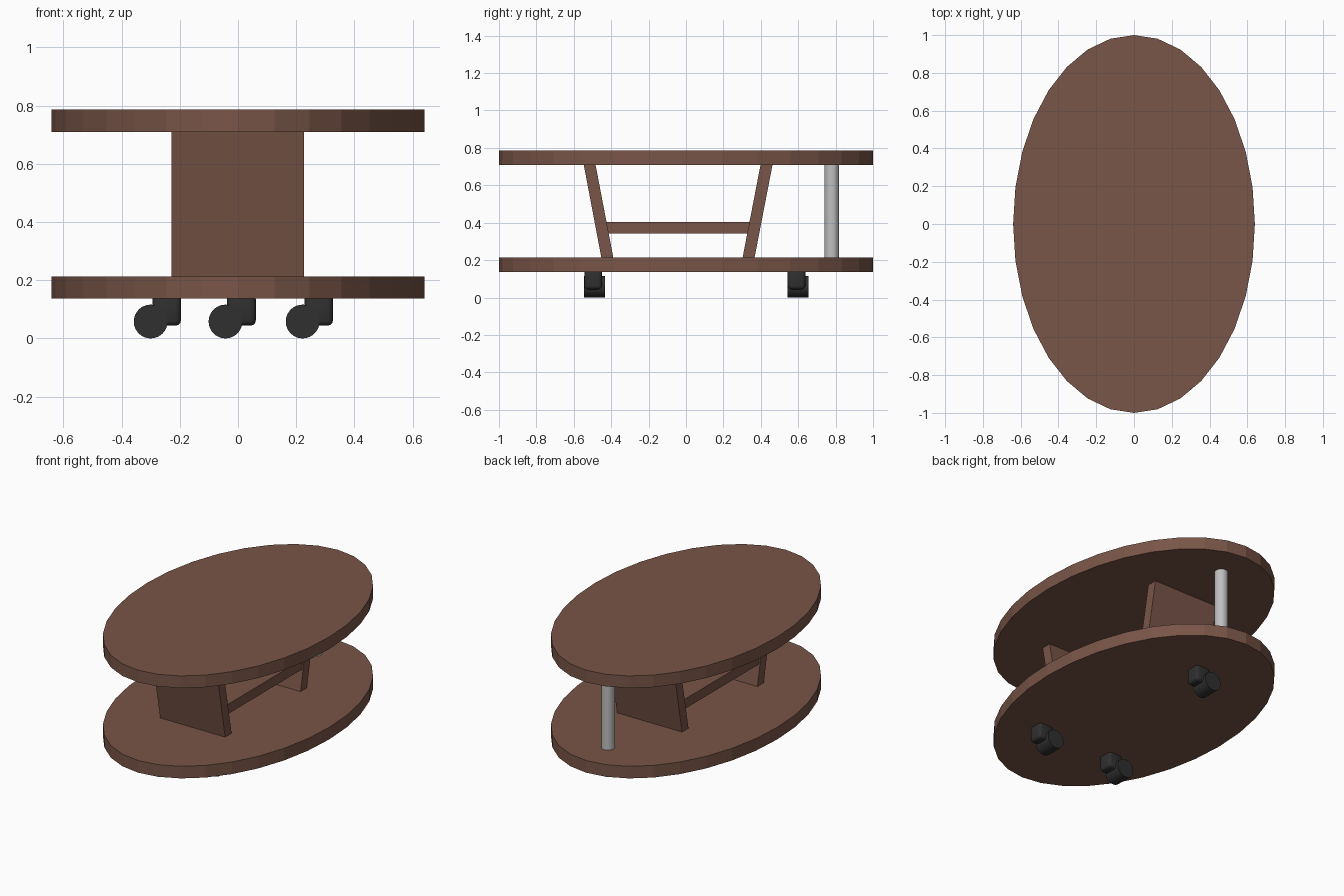
import bpy, bmesh, math
from mathutils import Matrix

if "Cube" in bpy.data.objects:
    bpy.data.objects.remove(bpy.data.objects["Cube"])


def material(name, rgb):
    m = bpy.data.materials.new(name)
    m.diffuse_color = (*rgb, 1)
    m.use_nodes = True
    m.node_tree.nodes["Principled BSDF"].inputs["Base Color"].default_value = m.diffuse_color
    return m


WOOD = material("brown wood", (0.191, 0.091, 0.065))
METAL = material("light grey metal", (0.52, 0.52, 0.52))
RUBBER = material("dark rubber", (0.029, 0.029, 0.029))


def finish(name, bm, mat, smooth=False):
    bmesh.ops.recalc_face_normals(bm, faces=bm.faces)
    me = bpy.data.meshes.new(name)
    bm.to_mesh(me)
    bm.free()
    me.materials.append(mat)
    ob = bpy.data.objects.new(name, me)
    bpy.context.collection.objects.link(ob)
    if smooth:
        bpy.ops.object.select_all(action='DESELECT')
        ob.select_set(True)
        bpy.context.view_layer.objects.active = ob
        bpy.ops.object.shade_smooth_by_angle(angle=math.radians(35))
    return ob


def prism(name, profile, x0, x1, mat):
    """Extrude a (y, z) profile from x0 to x1."""
    bm = bmesh.new()
    face = bm.faces.new([bm.verts.new((x0, y, z)) for y, z in profile])
    ext = bmesh.ops.extrude_face_region(bm, geom=[face])["geom"]
    bmesh.ops.translate(bm, vec=(x1 - x0, 0, 0),
                        verts=[v for v in ext if isinstance(v, bmesh.types.BMVert)])
    return finish(name, bm, mat)


def cylinder(name, center, rx, ry, depth, mat, axis='Z', smooth=True):
    bm = bmesh.new()
    bmesh.ops.create_cone(bm, cap_ends=True, segments=32, radius1=1, radius2=1, depth=depth)
    bmesh.ops.scale(bm, vec=(rx, ry, 1), verts=bm.verts)
    if axis == 'Y':
        bmesh.ops.rotate(bm, verts=bm.verts, matrix=Matrix.Rotation(math.pi / 2, 3, 'X'))
    bmesh.ops.translate(bm, vec=center, verts=bm.verts)
    return finish(name, bm, mat, smooth)


def rounded_box(name, center, size, radius, mat):
    bm = bmesh.new()
    bmesh.ops.create_cube(bm, size=1)
    bmesh.ops.scale(bm, vec=size, verts=bm.verts)
    bmesh.ops.bevel(bm, geom=bm.edges[:], offset=radius, segments=3,
                    profile=0.5, affect='EDGES')
    bmesh.ops.translate(bm, vec=center, verts=bm.verts)
    return finish(name, bm, mat, True)


# Oval table top and oval base
for name, z in (("table_top", 0.748), ("base_board", 0.175)):
    cylinder(name, (0, 0, z), 0.64, 1.0, 0.077, WOOD, smooth=False)

# Leaning support panels
prism("front_panel", [(-0.452, 0.21), (-0.388, 0.21), (-0.484, 0.712), (-0.547, 0.712)],
      -0.229, 0.227, WOOD)
prism("back_panel", [(0.302, 0.21), (0.366, 0.21), (0.463, 0.712), (0.399, 0.712)],
      -0.229, 0.227, WOOD)

# Shelf between the panels
prism("shelf", [(-0.425, 0.342), (0.335, 0.342), (0.345, 0.404), (-0.435, 0.404)],
      -0.22, 0.218, WOOD)

# Metal post at the back
cylinder("back_post", (0, 0.78, 0.461), 0.039, 0.039, 0.502, METAL)

# Three casters: two in front, one behind
for name, x, y in (("front_left", -0.30, -0.489), ("front_right", 0.222, -0.489),
                   ("back", -0.043, 0.599)):
    cylinder(name + "_wheel", (x, y, 0.058), 0.058, 0.058, 0.112, RUBBER, axis='Y')
    rounded_box(name + "_caster_housing", (x + 0.055, y - 0.008, 0.099),
                (0.098, 0.094, 0.11), 0.018, RUBBER)
